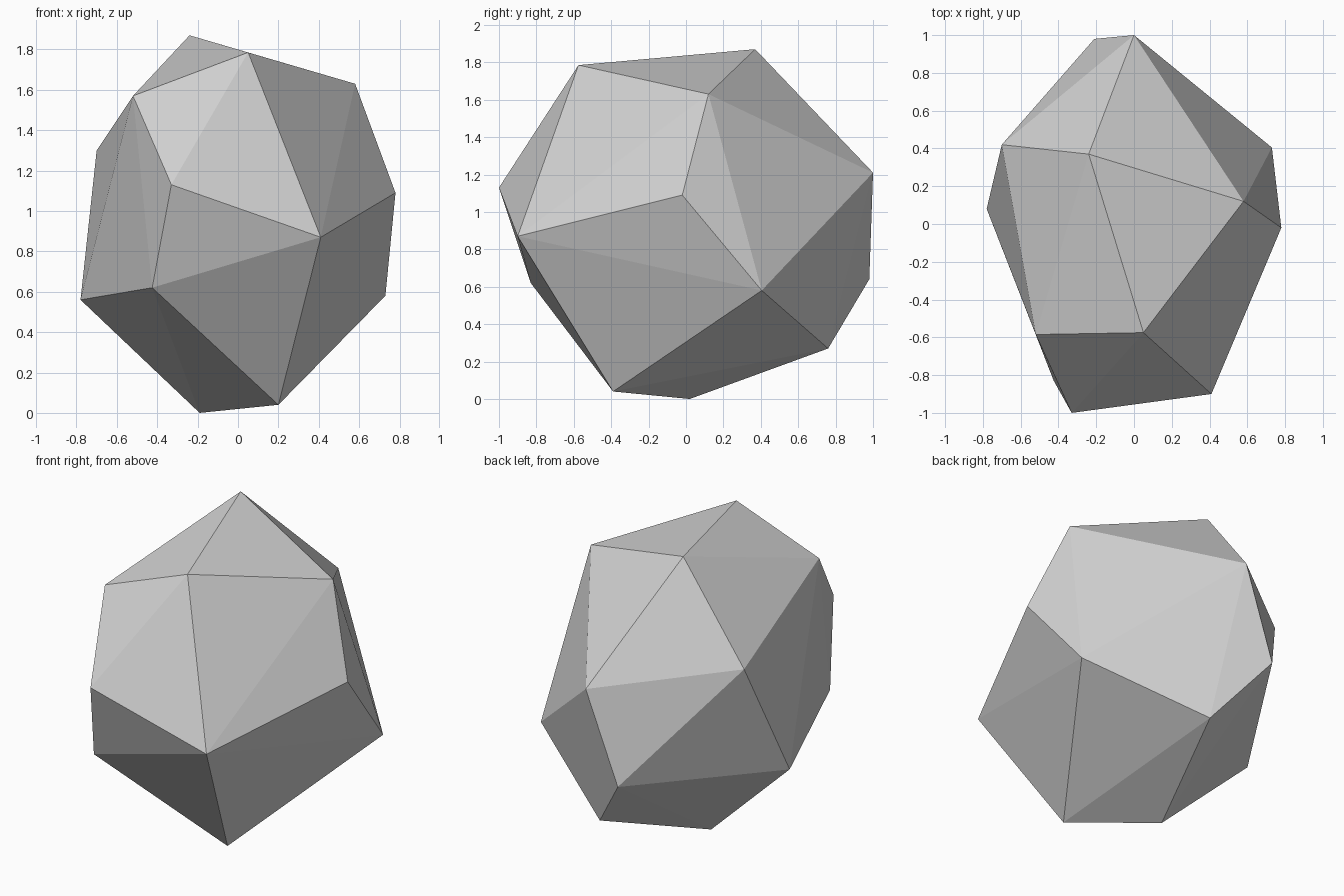
import bpy
import bmesh

# Remove the default cube
default_cube = bpy.data.objects.get("Cube")
if default_cube:
    bpy.data.objects.remove(default_cube, do_unlink=True)


def make_material(name, colour):
    material = bpy.data.materials.new(name)
    material.use_nodes = True
    material.diffuse_color = colour
    shader = next(n for n in material.node_tree.nodes if n.type == "BSDF_PRINCIPLED")
    shader.inputs["Base Color"].default_value = colour
    return material


def make_hull(name, corners, material):
    """Wrap a faceted convex skin around a few corner points."""
    shape = bmesh.new()
    for corner in corners:
        shape.verts.new(corner)
    result = bmesh.ops.convex_hull(shape, input=shape.verts)
    spare = {g for g in result["geom_interior"] + result["geom_unused"]
             if isinstance(g, bmesh.types.BMVert)}
    bmesh.ops.delete(shape, geom=list(spare), context="VERTS")
    bmesh.ops.recalc_face_normals(shape, faces=shape.faces)
    mesh = bpy.data.meshes.new(name)
    shape.to_mesh(mesh)
    shape.free()
    mesh.materials.append(material)
    # Flat facets
    for face in mesh.polygons:
        face.use_smooth = False
    rock = bpy.data.objects.new(name, mesh)
    bpy.context.collection.objects.link(rock)
    return rock


# Corners of the boulder, grouped by height
crown = [(-.24, .37, 1.87), (.05, -.575, 1.785), (.58, .12, 1.63), (-.52, -.585, 1.57)]
shoulder = [(-.7, .42, 1.3), (0, 1, 1.21), (-.33, -1, 1.13), (.78, -.02, 1.09)]
waist = [(.41, -.9, .87), (-.21, .98, .64), (-.425, -.83, .62), (.73, .405, .58), (-.78, .08, .56)]
foot = [(.07, .76, .27), (.2, -.39, .04), (-.19, .02, 0)]

stone_grey = make_material("stone grey", (.64, .64, .64, 1))
make_hull("boulder", crown + shoulder + waist + foot, stone_grey)
